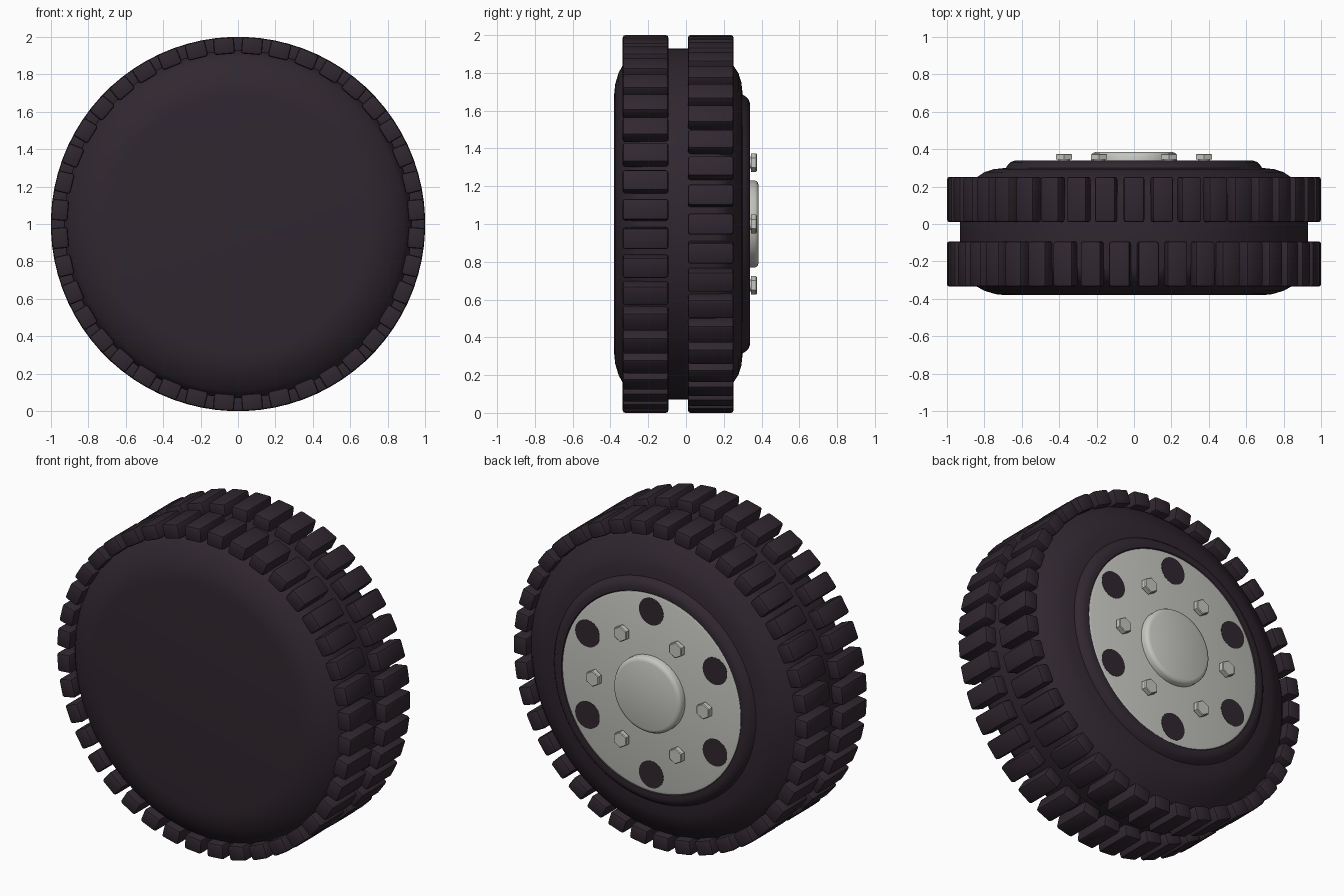
import bpy, bmesh, math
from mathutils import Matrix, Vector

if "Cube" in bpy.data.objects:
    bpy.data.objects.remove(bpy.data.objects["Cube"])

def material(name, rgb):
    m = bpy.data.materials.new(name)
    m.diffuse_color = (*rgb, 1)
    m.use_nodes = True
    m.node_tree.nodes["Principled BSDF"].inputs["Base Color"].default_value = m.diffuse_color
    return m

RUBBER = material("dark rubber", (0.030, 0.020, 0.029))
METAL = material("pale metal", (0.56, 0.57, 0.53))

def finish(name, bm, mat, angle=35):
    bmesh.ops.remove_doubles(bm, verts=bm.verts, dist=1e-5)
    bmesh.ops.recalc_face_normals(bm, faces=bm.faces)
    me = bpy.data.meshes.new(name)
    bm.to_mesh(me)
    bm.free()
    me.materials.append(mat)
    ob = bpy.data.objects.new(name, me)
    bpy.context.collection.objects.link(ob)
    bpy.ops.object.select_all(action='DESELECT')
    ob.select_set(True)
    bpy.context.view_layer.objects.active = ob
    bpy.ops.object.shade_smooth_by_angle(angle=math.radians(angle))
    return ob

def lathe(name, profile, mat, sides=96, centre=(0, 0, 1), angle=35):
    """Revolve (radius, y) points around the y axis."""
    bm = bmesh.new()
    vs = [bm.verts.new(Vector(centre) + Vector((0, y, r))) for r, y in profile]
    es = [bm.edges.new(p) for p in zip(vs, vs[1:])]
    bmesh.ops.spin(bm, geom=vs + es, cent=centre, axis=(0, 1, 0),
                   angle=math.tau, steps=sides, use_merge=True)
    return finish(name, bm, mat, angle)

# Tyre carcass with closed front and raised bead at the back
lathe("tyre", [(0, -.38), (.69, -.38), (.74, -.375), (.80, -.357), (.84, -.335),
               (.89, -.305), (.92, -.27), (.93, -.23), (.93, .15), (.92, .19),
               (.89, .22), (.84, .25), (.80, .277), (.75, .293), (.685, .30),
               (.675, .315), (.66, .331), (.635, .34), (.61, .338), (.60, .325),
               (.59, .31), (0, .31)], RUBBER, 128)

# Two staggered rows of tread blocks
def tread_row(name, y, offset, count=40):
    bm = bmesh.new()
    for i in range(count):
        part = bmesh.new()
        bmesh.ops.create_cube(part, size=1)
        bmesh.ops.scale(part, vec=(.112, .242, .09), verts=part.verts)
        bmesh.ops.bevel(part, geom=part.edges[:], offset=.014, segments=2,
                        profile=.5, affect='EDGES')
        rot = Matrix.Rotation((i + offset) * math.tau / count, 4, 'Y')
        part.transform(Matrix.Translation((0, y, 1)) @ rot @ Matrix.Translation((0, 0, .955)))
        tmp = bpy.data.meshes.new("tmp")
        part.to_mesh(tmp)
        part.free()
        bm.from_mesh(tmp)
        bpy.data.meshes.remove(tmp)
    finish(name, bm, RUBBER, 40)

tread_row("front_tread_blocks", -.214, .5)
tread_row("back_tread_blocks", .131, 0)

# Wheel disc and hub cap
lathe("wheel_disc", [(0, .315), (.605, .315), (.605, .333), (.59, .337), (0, .337)], METAL)
lathe("hub_cap", [(0, .33), (.23, .33), (.23, .366), (.222, .379), (.205, .385), (0, .385)],
      METAL, 64, angle=50)

# Six vent holes and six wheel bolts
for i in range(6):
    a = math.tau * i / 6
    h = a + math.pi / 6
    lathe(f"vent_hole_{i + 1}", [(0, .334), (.083, .334), (.083, .3385), (0, .3385)], RUBBER, 32,
          (.5 * math.cos(h), 0, 1 + .5 * math.sin(h)))
    c = (.375 * math.cos(a), 0, 1 + .375 * math.sin(a))
    lathe(f"bolt_shank_{i + 1}", [(0, .33), (.032, .33), (.032, .347), (0, .347)], METAL, 16, c)
    lathe(f"bolt_head_{i + 1}", [(0, .345), (.049, .345), (.049, .371), (.044, .375), (0, .375)],
          METAL, 6, c, 20)
